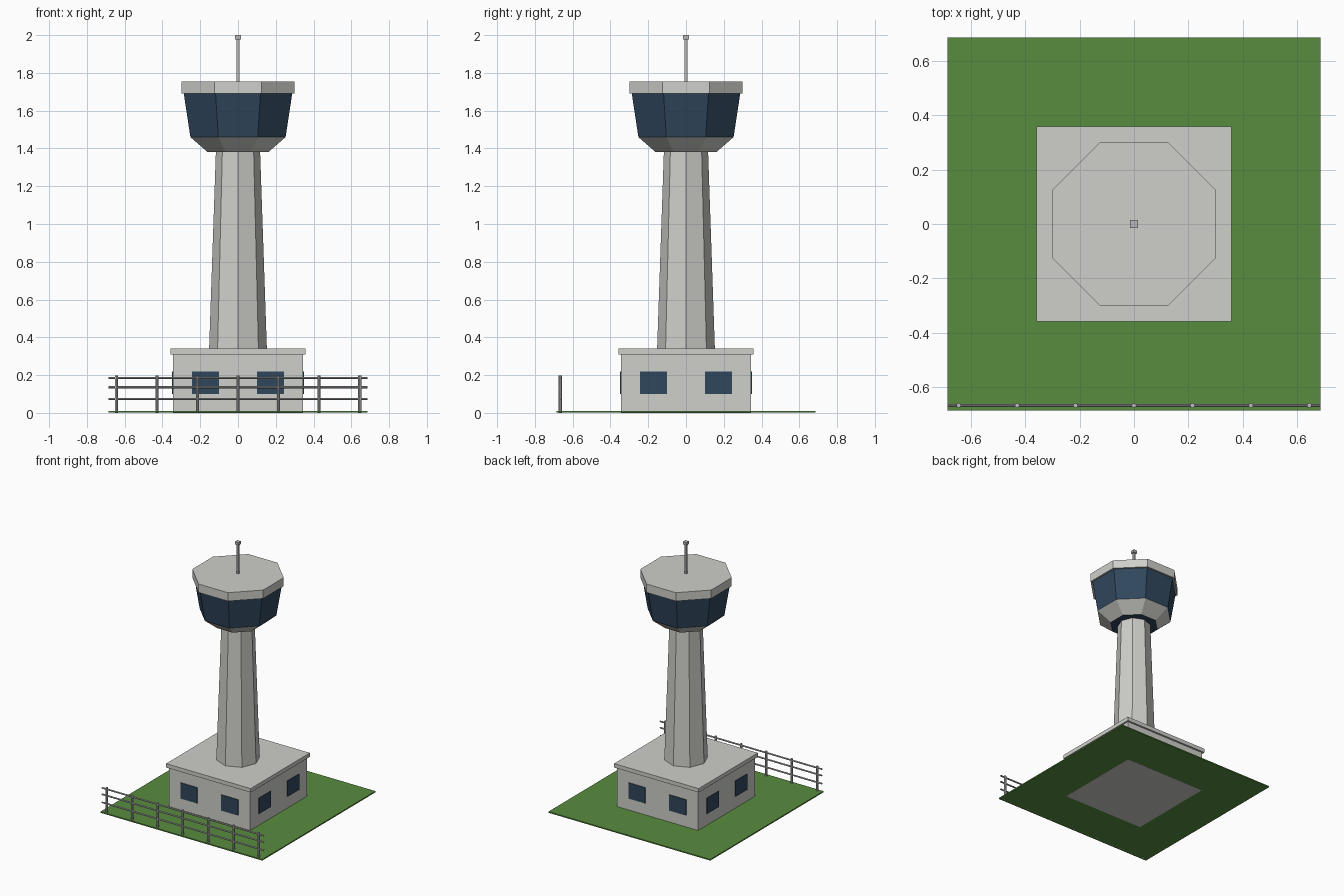
import bpy
import bmesh
from math import cos, sin, pi
from mathutils import Matrix, Vector

cube = bpy.data.objects.get("Cube")
if cube:
    bpy.data.objects.remove(cube, do_unlink=True)


def material(name, rgb):
    mat = bpy.data.materials.new(name)
    mat.use_nodes = True
    mat.diffuse_color = (*rgb, 1)
    mat.node_tree.nodes["Principled BSDF"].inputs["Base Color"].default_value = (*rgb, 1)
    return mat


concrete = material("concrete", (0.62, 0.62, 0.59))
glass = material("dark blue glass", (0.03, 0.063, 0.11))
grass = material("grass green", (0.098, 0.265, 0.05))
metal = material("grey metal", (0.49, 0.49, 0.5))


def finish(name, bm, *mats):
    bmesh.ops.recalc_face_normals(bm, faces=bm.faces)
    mesh = bpy.data.meshes.new(name)
    bm.to_mesh(mesh)
    bm.free()
    for mat in mats:
        mesh.materials.append(mat)
    obj = bpy.data.objects.new(name, mesh)
    bpy.context.collection.objects.link(obj)
    return obj


def add_box(bm, low, high):
    low, high = Vector(low), Vector(high)
    size = Matrix.Diagonal((*(high - low), 1))
    bmesh.ops.create_cube(bm, size=1, matrix=Matrix.Translation((low + high) / 2) @ size)


def block(name, half, bottom, top, mat):
    bm = bmesh.new()
    add_box(bm, (-half, -half, bottom), (half, half, top))
    return finish(name, bm, mat)


def loft(profile, turn=0.0, sides=8):
    """Stack regular polygons given as (corner radius, height), capped at both ends."""
    bm = bmesh.new()
    rings = [[bm.verts.new((r * cos(turn + 2 * pi * i / sides),
                            r * sin(turn + 2 * pi * i / sides), z))
              for i in range(sides)] for r, z in profile]
    for a, b in zip(rings, rings[1:]):
        for i in range(sides):
            j = (i + 1) % sides
            bm.faces.new((a[i], a[j], b[j], b[i]))
    bm.faces.new(rings[0][::-1])
    bm.faces.new(rings[-1])
    return bm


# Grass plot and base building
block("ground", 0.685, 0.001, 0.01, grass)
block("base_building", 0.344, 0, 0.31, concrete)
block("base_roof", 0.358, 0.31, 0.34, concrete)

# Two window plates on each of the four walls
bm = bmesh.new()
for quarter in range(4):
    before = set(bm.verts)
    for x in (-0.172, 0.172):
        add_box(bm, (x - 0.071, -0.35, 0.1), (x + 0.071, -0.343, 0.22))
    bmesh.ops.rotate(bm, verts=[v for v in bm.verts if v not in before],
                     matrix=Matrix.Rotation(quarter * pi / 2, 3, "Z"))
finish("base_windows", bm, glass)

# Tapered shaft, corners on the axes
finish("shaft", loft([(0.153, 0.335), (0.117, 1.385)]), concrete)

# Control cab, flats on the axes: flared floor, glazing, roof
flat = 1 / cos(pi / 8)
cab = loft([(0.16 * flat, 1.38), (0.252 * flat, 1.46), (0.287 * flat, 1.69)], pi / 8)
cab.normal_update()
for face in cab.faces:
    height = face.calc_center_median().z
    face.material_index = 0 if 1.39 < height < 1.46 else 1
finish("control_cab", cab, concrete, glass)
finish("cab_roof", loft([(0.3 * flat, 1.69), (0.3 * flat, 1.755)], pi / 8), concrete)

# Antenna
block("antenna_mast", 0.007, 1.75, 1.98, metal)
block("antenna_tip", 0.015, 1.978, 2.0, metal)

# Front fence: posts and three round rails
fence_y = -0.666
bm = bmesh.new()
for i in range(-3, 4):
    bmesh.ops.create_cone(bm, cap_ends=True, segments=8, radius1=0.009, radius2=0.009,
                          depth=0.197, matrix=Matrix.Translation((i * 0.2145, fence_y, 0.0985)))
finish("fence_posts", bm, metal)

bm = bmesh.new()
for z in (0.074, 0.136, 0.185):
    place = Matrix.Translation((0, fence_y, z)) @ Matrix.Rotation(pi / 2, 4, "Y")
    bmesh.ops.create_cone(bm, cap_ends=True, segments=8, radius1=0.006, radius2=0.006,
                          depth=1.37, matrix=place)
finish("fence_rails", bm, metal)
